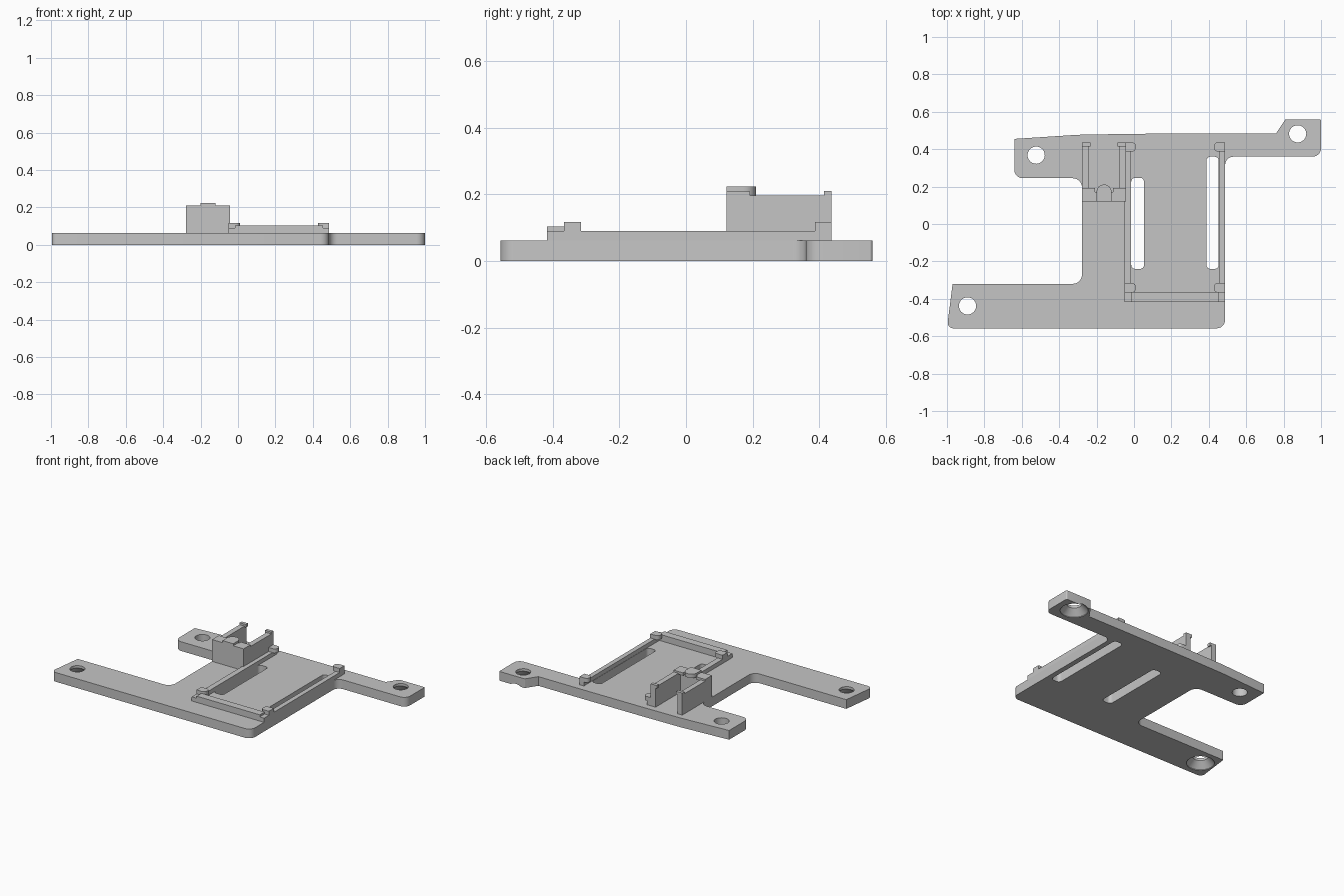
import bpy, bmesh, math
from mathutils import Vector

if "Cube" in bpy.data.objects:
    bpy.data.objects.remove(bpy.data.objects["Cube"])

grey = bpy.data.materials.new("matte grey")
grey.use_nodes = True
colour = (0.56, 0.56, 0.56, 1)
grey.diffuse_color = colour
grey.node_tree.nodes["Principled BSDF"].inputs["Base Color"].default_value = colour


def rounded(points, steps=6):
    """Outline from (x, y, radius) corners, each one filleted by its radius."""
    out = []
    for i, (x, y, r) in enumerate(points):
        p = Vector((x, y))
        if r == 0:
            out.append(p)
            continue
        a = (Vector(points[i - 1][:2]) - p).normalized()
        b = (Vector(points[(i + 1) % len(points)][:2]) - p).normalized()
        half = a.angle(b) / 2
        centre = p + (a + b).normalized() * r / math.sin(half)
        start = (p + a * r / math.tan(half) - centre).normalized()
        end = (p + b * r / math.tan(half) - centre).normalized()
        for k in range(steps + 1):
            out.append(centre + start.slerp(end, k / steps).normalized() * r)
    return out


def finish(name, bm):
    bmesh.ops.recalc_face_normals(bm, faces=bm.faces)
    mesh = bpy.data.meshes.new(name)
    bm.to_mesh(mesh)
    bm.free()
    mesh.materials.append(grey)
    obj = bpy.data.objects.new(name, mesh)
    bpy.context.collection.objects.link(obj)
    return obj


def add_prism(bm, points, z0, z1):
    face = bm.faces.new([bm.verts.new((p.x, p.y, z0)) for p in rounded(points)])
    top = bmesh.ops.extrude_face_region(bm, geom=[face])["geom"]
    verts = [v for v in top if isinstance(v, bmesh.types.BMVert)]
    bmesh.ops.translate(bm, verts=verts, vec=(0, 0, z1 - z0))


def prism(name, points, z0, z1):
    bm = bmesh.new()
    add_prism(bm, points, z0, z1)
    return finish(name, bm)


def rect(x0, x1, y0, y1, r=0):
    return [(x0, y0, r), (x1, y0, r), (x1, y1, r), (x0, y1, r)]


def add_lathe(bm, x, y, profile, n=32):
    """Closed round solid from (radius, z) rings."""
    rings = []
    for r, z in profile:
        rings.append([bm.verts.new((x + r * math.cos(math.tau * k / n),
                                    y + r * math.sin(math.tau * k / n), z)) for k in range(n)])
    for low, high in zip(rings, rings[1:]):
        for k in range(n):
            j = (k + 1) % n
            bm.faces.new((low[k], low[j], high[j], high[k]))
    bm.faces.new(rings[0][::-1])
    bm.faces.new(rings[-1])


# Base plate with three mounting arms
T = 0.062
plate = prism("base_plate", [
    (-1, -0.558, 0.03), (0.487, -0.558, 0.045), (0.487, 0.36, 0.045),
    (1, 0.36, 0.045), (1, 0.56, 0.008), (0.81, 0.56, 0.008), (0.76, 0.485, 0),
    (0.45, 0.485, 0), (-0.02, 0.482, 0), (-0.3, 0.477, 0), (-0.64, 0.455, 0),
    (-0.64, 0.245, 0.045), (-0.278, 0.245, 0.05), (-0.278, -0.32, 0.05),
    (-0.97, -0.32, 0)], 0, T)

# Slots, a plain screw hole and two holes countersunk from below
bm = bmesh.new()
add_prism(bm, rect(-0.015, 0.054, -0.24, 0.247, 0.022), -0.1, 0.2)
add_prism(bm, rect(0.387, 0.453, -0.24, 0.36, 0.022), -0.1, 0.2)
R = 0.046
add_lathe(bm, -0.523, 0.368, [(R, -0.1), (R, 0.2)])
for x, y in [(0.875, 0.482), (-0.89, -0.438)]:
    add_lathe(bm, x, y, [(0.085, -0.1), (0.085, 0.004), (R, 0.045), (R, 0.2)])
cutter = finish("hole_cutter", bm)
cutter.hide_render = True
cut = plate.modifiers.new("holes", "BOOLEAN")
cut.operation = "DIFFERENCE"
cut.solver = "EXACT"
cut.object = cutter
bpy.context.view_layer.objects.active = plate
bpy.ops.object.modifier_apply(modifier=cut.name)
bpy.data.objects.remove(cutter)

# Board frame: two side rails and a raised front rail
B = T - 0.002
prism("right_rail", rect(-0.052, -0.015, -0.418, 0.437), B, 0.09)
prism("left_rail", rect(0.455, 0.487, -0.418, 0.437), B, 0.09)
prism("front_rail", rect(-0.0152, 0.4552, -0.418, -0.367), B, 0.09)
prism("front_rail_lip", rect(-0.0152, 0.4552, -0.418, -0.367), 0.09, 0.104)

# Rounded clips at the four frame corners
for end, y0, y1 in [("front", -0.367, -0.315), ("back", 0.387, 0.437)]:
    for side, outer, inner in [("right", -0.052, 0.01), ("left", 0.487, 0.427)]:
        prism(f"{end}_{side}_clip",
              [(outer, y0, 0), (inner, y0, 0.022), (inner, y1, 0.022), (outer, y1, 0)],
              0.088, 0.117)

# Connector holder: front wall, two side walls and their retaining lips
prism("holder_front_wall", rect(-0.278, -0.043, 0.121, 0.172), B, 0.209)
prism("holder_front_tab",
      [(-0.2, 0.121, 0), (-0.12, 0.121, 0), (-0.12, 0.211, 0.039), (-0.2, 0.211, 0.039)],
      0.197, 0.223)
for side, outer, inward in [("right", -0.278, 1), ("left", -0.043, -1)]:
    def wall(part, depth, y0, y1, z0, z1):
        xs = sorted((outer, outer + inward * depth))
        prism(f"holder_{side}_{part}", rect(*xs, y0, y1), z0, z1)
    wall("wall", 0.036, 0.17, 0.437, B, 0.197)
    wall("back_lip", 0.046, 0.415, 0.437, 0.19, 0.21)
    wall("front_lip", 0.07, 0.17, 0.193, 0.19, 0.209)

# Smooth the fillets and holes, keep the edges sharp
for obj in bpy.context.scene.objects:
    obj.select_set(obj.type == "MESH")
bpy.context.view_layer.objects.active = plate
bpy.ops.object.shade_smooth_by_angle(angle=math.radians(25))
